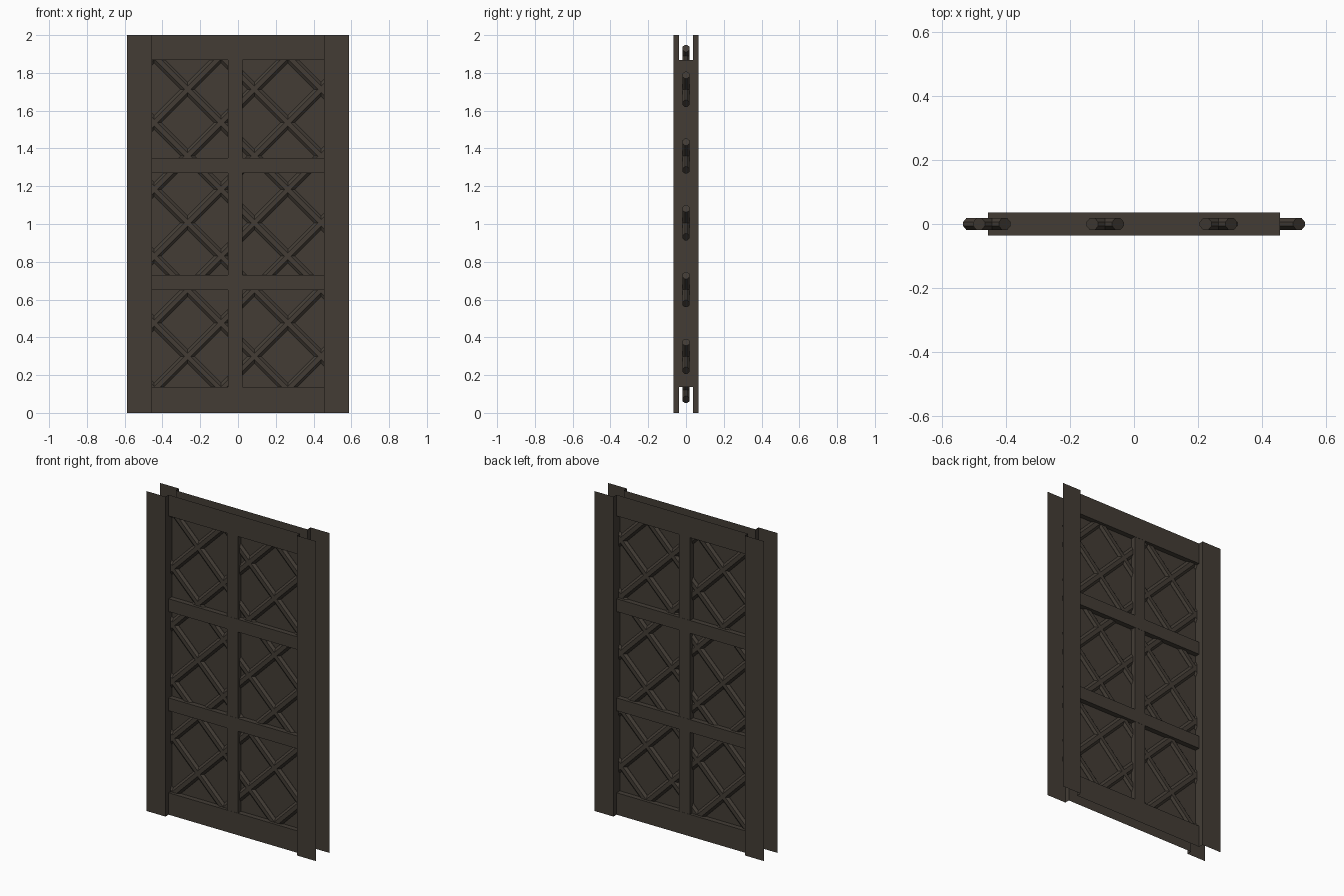
import bpy
from mathutils import Vector

old = bpy.data.objects.get("Cube")
if old:
    bpy.data.objects.remove(old)

wood = bpy.data.materials.new("dark_brown_wood")
wood.use_nodes = True
wood.diffuse_color = (0.056, 0.046, 0.036, 1)
wood.node_tree.nodes["Principled BSDF"].inputs["Base Color"].default_value = wood.diffuse_color


def make(name, verts, faces):
    mesh = bpy.data.meshes.new(name)
    mesh.from_pydata(verts, [], faces)
    mesh.materials.append(wood)
    obj = bpy.data.objects.new(name, mesh)
    bpy.context.collection.objects.link(obj)
    return obj


def strip(name, path, place, lo, hi):
    """Sweep an open path of 2D points from lo to hi."""
    verts = [place(a, b, t) for t in (lo, hi) for a, b in path]
    n = len(path)
    make(name, verts, [(i, i + 1, n + i + 1, n + i) for i in range(n - 1)])


def box(name, x0, x1, y0, y1, z0, z1):
    verts = [(x, y, z) for x in (x0, x1) for y in (y0, y1) for z in (z0, z1)]
    make(name, verts, [(0, 1, 3, 2), (4, 6, 7, 5), (0, 4, 5, 1),
                       (2, 3, 7, 6), (0, 2, 6, 4), (1, 5, 7, 3)])


OUT, INN = 0.587, 0.455          # stile edges in x
FACE, RAIL = 0.067, 0.036        # half depths of stiles and rails
LOW, HIGH = 0.137, 1.868         # inner edges of the end rails

# Stiles: open-backed front and rear boards with a return to the rails
for side, s in (("left", 1), ("right", -1)):
    for end, d in (("front", -1), ("back", 1)):
        path = [(s * OUT, d * FACE), (s * INN, d * FACE), (s * INN, d * RAIL)]
        strip(f"{side}_stile_{end}", path, lambda a, b, t: (a, b, t), 0, 2)
    strip(f"{side}_stile_inner_edge", [(s * INN, -RAIL), (s * INN, RAIL)],
          lambda a, b, t: (a, b, t), LOW, HIGH)

# Top and bottom rails: channels open on the outer edge
for name, edge, outer in (("bottom_rail", LOW, 0), ("top_rail", HIGH, 2)):
    path = [(-RAIL, outer), (-RAIL, edge), (RAIL, edge), (RAIL, outer)]
    strip(name, path, lambda a, b, t: (t, a, b), -INN, INN)

# Middle rails, mullion and thin backing panel
for name, z0, z1 in (("lower_middle_rail", 0.65, 0.73), ("upper_middle_rail", 1.27, 1.35)):
    box(name, -INN, INN, -RAIL, RAIL, z0, z1)
box("mullion", -0.053, 0.023, -RAIL + 0.001, RAIL - 0.001, LOW, HIGH)
box("panel", -INN, INN, -0.004, 0.004, LOW, HIGH)

# Diagonal lattice bars with a bevelled section, clipped inside the frame
SECTION = [(-0.026, -0.006), (-0.012, -0.018), (0.012, -0.018), (0.026, -0.006),
           (0.026, 0.006), (0.012, 0.018), (-0.012, 0.018), (-0.026, 0.006)]
X_END, Z_LOW, Z_HIGH, STEP = 0.515, 0.07, 1.93, 0.3535
CROSS_X, CROSS_Z = -0.09, 1.89


def bar(name, slope, level):
    """Bar along z = level + slope * x."""
    xa, xb = sorted(((Z_LOW - level) / slope, (Z_HIGH - level) / slope))
    xa, xb = max(xa, -X_END), min(xb, X_END)
    if xb - xa < 0.06:
        return
    across = Vector((-slope, 0, 1)).normalized()
    verts = [Vector((x, y, level + slope * x)) + across * u
             for x in (xa, xb) for u, y in SECTION]
    n = len(SECTION)
    faces = [(i, (i + 1) % n, n + (i + 1) % n, n + i) for i in range(n)]
    make(name, verts, faces + [tuple(range(n))[::-1], tuple(range(n, 2 * n))])


for slope, kind in ((1, "rising"), (-1, "falling")):
    for i in range(-3, 10):
        bar(f"{kind}_lattice_bar_{i + 4}", slope, CROSS_Z - slope * CROSS_X - i * STEP)
